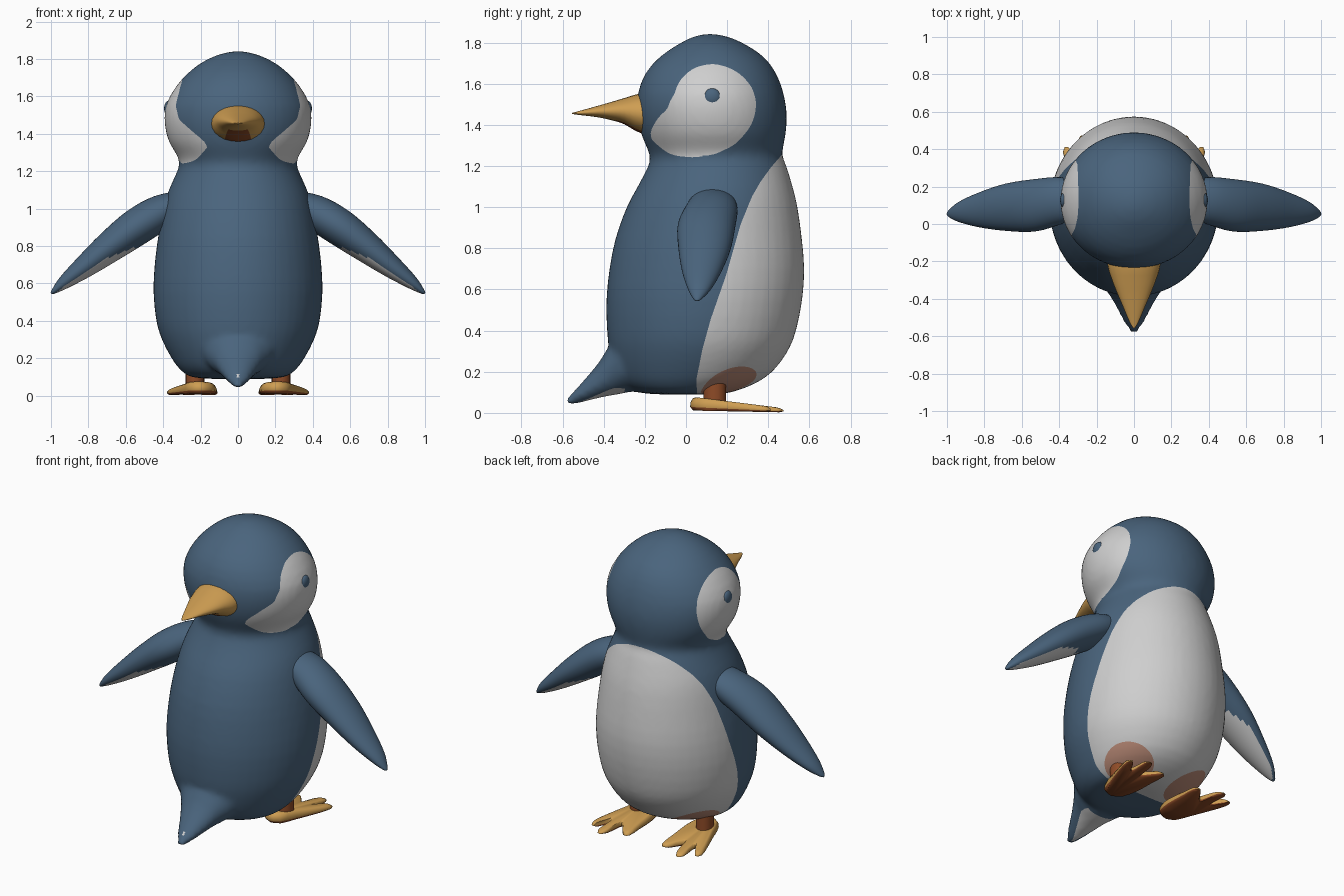
import bpy, bmesh, math
from mathutils import Vector

if "Cube" in bpy.data.objects:
    bpy.data.objects.remove(bpy.data.objects["Cube"])


def material(name, rgb):
    m = bpy.data.materials.new(name)
    m.diffuse_color = (*rgb, 1)
    m.use_nodes = True
    m.node_tree.nodes["Principled BSDF"].inputs["Base Color"].default_value = m.diffuse_color
    return m


BLUE, WHITE, YELLOW, RUST, TAN = range(5)
MATS = [material("slate_blue", (0.068, 0.128, 0.205)),
        material("soft_white", (0.62, 0.62, 0.62)),
        material("golden_yellow", (0.62, 0.34, 0.085)),
        material("rust_orange", (0.27, 0.07, 0.02)),
        material("dusty_tan", (0.48, 0.25, 0.18))]


def spline_rows(rows, k):
    """Catmull-Rom resampling of a table of section values."""
    out = []
    for i in range(len(rows) - 1):
        p0, p1, p2 = rows[max(i - 1, 0)], rows[i], rows[i + 1]
        p3 = rows[min(i + 2, len(rows) - 1)]
        for s in range(k):
            t = s / k
            out.append([0.5 * (2 * b + (c - a) * t + (2 * a - 5 * b + 4 * c - d) * t * t
                               + (3 * b - a - 3 * c + d) * t ** 3)
                        for a, b, c, d in zip(p0, p1, p2, p3)])
    return out + [list(rows[-1])]


def ellipse(c, a, b, n=32):
    c, a, b = Vector(c), Vector(a), Vector(b)
    return [c + a * math.cos(2 * math.pi * i / n) + b * math.sin(2 * math.pi * i / n)
            for i in range(n)]


def add_object(name, bm):
    me = bpy.data.meshes.new(name)
    bm.to_mesh(me)
    bm.free()
    for m in MATS:
        me.materials.append(m)
    ob = bpy.data.objects.new(name, me)
    bpy.context.collection.objects.link(ob)
    return ob


def add_loft(bm, rings, mat_rule):
    """Skin closed rings; mat_rule(ring, segment) picks the material."""
    vs = [[bm.verts.new(p) for p in r] for r in rings]
    n = len(vs[0])
    for j in range(len(vs) - 1):
        for i in range(n):
            f = bm.faces.new((vs[j][i], vs[j][(i + 1) % n], vs[j + 1][(i + 1) % n], vs[j + 1][i]))
            f.material_index = mat_rule(j, i)
    bm.faces.new(vs[0][::-1]).material_index = mat_rule(-1, 0)
    bm.faces.new(vs[-1]).material_index = mat_rule(len(vs), 0)
    bmesh.ops.recalc_face_normals(bm, faces=bm.faces)


def loft(name, rings, mat_rule, angle=50):
    bm = bmesh.new()
    add_loft(bm, rings, mat_rule)
    ob = add_object(name, bm)
    shade(ob, angle)
    return ob


def shade(ob, angle):
    bpy.ops.object.select_all(action='DESELECT')
    ob.select_set(True)
    bpy.context.view_layer.objects.active = ob
    bpy.ops.object.shade_smooth_by_angle(angle=math.radians(angle))


def paint(bm, f, mat):
    """Cut the mesh along f = 0 and colour the side where f < 0."""
    val = {v: f(v.co) for v in bm.verts}
    cuts = []
    for e in list(bm.edges):
        a, b = e.verts
        if val[a] * val[b] < 0:
            t = min(max(val[a] / (val[a] - val[b]), 0.04), 0.96)
            cuts.append(bmesh.utils.edge_split(e, a, t)[1])
    bmesh.ops.connect_verts(bm, verts=cuts)
    for face in bm.faces:
        if f(face.calc_center_median()) < 0:
            face.material_index = mat


def lerp_table(tab, x):
    for (x0, y0), (x1, y1) in zip(tab, tab[1:]):
        if x <= x1:
            return y0 + (y1 - y0) * (x - x0) / (x1 - x0)
    return tab[-1][1]


# Head and body: z, y min, y max, half width
BODY = [(.09, -.12, .14, .13), (.10, -.24, .22, .25), (.14, -.31, .33, .31), (.2, -.345, .42, .355),
        (.3, -.372, .495, .407), (.4, -.384, .535, .437), (.55, -.387, .565, .452),
        (.7, -.372, .575, .446), (.85, -.342, .563, .427), (1.0, -.288, .542, .4),
        (1.1, -.235, .518, .37), (1.2, -.183, .488, .325), (1.25, -.176, .468, .313),
        (1.3, -.195, .474, .335), (1.36, -.219, .485, .37), (1.45, -.237, .49, .392),
        (1.55, -.234, .475, .386), (1.65, -.197, .438, .334), (1.73, -.127, .378, .262),
        (1.79, -.04, .29, .18), (1.828, .035, .205, .09), (1.842, .1, .13, .015)]
# Tail: y, z min, z max, half width
TAIL = [(-.1, .15, .4, .2), (-.28, .1, .42, .2), (-.36, .085, .345, .145), (-.42, .073, .25, .108),
        (-.48, .058, .178, .076), (-.54, .043, .11, .045), (-.58, .036, .068, .016)]
bm = bmesh.new()
add_loft(bm, [ellipse((0, (a + b) / 2, z), (w, 0, 0), (0, (b - a) / 2, 0), 48)
              for z, a, b, w in spline_rows(BODY, 2)], lambda j, i: BLUE)
add_loft(bm, [ellipse((0, y, (a + b) / 2), (w, 0, 0), (0, 0, (b - a) / 2))
              for y, a, b, w in spline_rows(TAIL, 2)], lambda j, i: BLUE)
body = add_object("body", bm)
mod = body.modifiers.new("merge", 'REMESH')
mod.mode, mod.voxel_size = 'VOXEL', 0.018
mod = body.modifiers.new("blend", 'SMOOTH')
mod.factor, mod.iterations = 0.5, 5
bpy.context.view_layer.update()
merged = body.evaluated_get(bpy.context.evaluated_depsgraph_get()).to_mesh()
bm = bmesh.new()
bm.from_mesh(merged)
for f in bm.faces:
    f.material_index = BLUE

# Painted belly, thigh, tail and cheek patches
BELLY = [(0, .06), (.16, .05), (.31, .08), (.455, .12), (.67, .195), (.915, .265), (1.05, .32),
         (1.12, .36), (1.19, .41), (1.265, .475), (1.32, .6), (2, 1)]
CHEEK = [(.035, .245), (.157, .2), (.22, .13), (.24, .06), (.225, -.03), (.18, -.1), (.084, -.172),
         (-.01, -.2), (-.1, -.205), (-.18, -.19), (-.23, -.155), (-.268, -.12), (-.272, -.085),
         (-.19, .025), (-.155, .1), (-.125, .17), (-.06, .225)]
polar = sorted((math.atan2(z, y), math.hypot(y, z)) for y, z in CHEEK)
polar = ([(polar[-1][0] - 2 * math.pi, polar[-1][1])] + polar
         + [(polar[0][0] + 2 * math.pi, polar[0][1])])


def belly(p):
    return lerp_table(BELLY, p.z) - p.y


def thigh(p):
    return max((Vector((abs(p.x), p.y, p.z)) - Vector((.23, .225, .1))).length - .152, belly(p))


def tail_patch(p):
    return max(abs(p.x) - .5 * (p.y + .55), p.y + .3, p.z - .12)


def cheek(p):
    y, z = p.y - .1, p.z - 1.45
    return math.hypot(y, z) - lerp_table(polar, math.atan2(z, y))


for rule, mat in ((belly, WHITE), (thigh, TAN), (tail_patch, WHITE), (cheek, WHITE)):
    paint(bm, rule, mat)
body.modifiers.clear()
bm.to_mesh(body.data)
bm.free()
shade(body, 60)

# Beak: y, z min, z max, half width
BEAK = [(-.1, 1.35, 1.555, .14), (-.215, 1.358, 1.553, .142), (-.3, 1.403, 1.53, .117),
        (-.36, 1.422, 1.512, .094), (-.43, 1.437, 1.492, .064), (-.52, 1.448, 1.467, .026),
        (-.555, 1.453, 1.458, .006)]
loft("beak", [ellipse((0, y, (a + b) / 2), (w, 0, 0), (0, 0, (b - a) / 2), 24)
              for y, a, b, w in spline_rows(BEAK, 3)],
     lambda j, i: RUST if 16 <= i <= 19 and j < 8 else YELLOW)

# Flipper: x, z, y centre, half width, half thickness
FLIPPER = [(.26, 1.06, .13, .09, .05), (.39, .995, .125, .125, .092), (.53, .91, .1, .14, .1),
           (.68, .8, .09, .127, .085), (.82, .69, .076, .095, .061), (.93, .605, .065, .056, .036),
           (.985, .558, .056, .022, .014), (.999, .546, .054, .006, .004)]
FLIP_ROWS = spline_rows(FLIPPER, 4)


def flipper_mat(j, i):
    s = (j - 9) / 15
    if not 0 <= s <= 1:
        return BLUE
    reach = 65 * min(1, math.sqrt(max(0, math.sin(math.pi * s))) + .1)
    return WHITE if abs((i + .5) * 9 - 270) < reach else BLUE


# Foot outline: x, y
FOOT = [(.2, .02), (.26, .045), (.30, .15), (.345, .27), (.38, .385), (.352, .412), (.308, .335),
        (.29, .35), (.298, .45), (.272, .475), (.245, .445), (.23, .34), (.21, .33), (.152, .412),
        (.112, .40), (.113, .3), (.115, .17), (.14, .06)]
FOOT_ROWS = spline_rows(FOOT + FOOT[:1], 2)[:-1]


def foot_ring(side, scale, h):
    """Foot outline shrunk about its middle, at a share of the local height."""
    ring = []
    for x, y in FOOT_ROWS:
        px, py = .225 + (x - .225) * scale, .22 + (y - .22) * scale
        ring.append(Vector((side * px, py, .012 - .02 * py + h * (.07 - .105 * py))))
    return ring


for side, tag in ((1, "right"), (-1, "left")):
    loft("flipper_" + tag,
         [ellipse((side * x, y, z), (0, w, 0), (side * .62 * t, 0, .78 * t), 40)
          for x, z, y, w, t in FLIP_ROWS], flipper_mat, 60)
    loft("foot_" + tag,
         [foot_ring(side, s, h) for s, h in ((.92, 0), (1, .25), (.99, .6), (.93, .9), (.85, 1))],
         lambda j, i: RUST if j < 1 else YELLOW, 60)
    loft("leg_" + tag,
         [ellipse((side * .23, .14, z), (.05, 0, 0), (0, .055, 0), 20) for z in (.05, .15)],
         lambda j, i: RUST)
    # Eye: flattened ball
    bm = bmesh.new()
    bmesh.ops.create_uvsphere(bm, u_segments=24, v_segments=14, radius=1)
    bmesh.ops.scale(bm, vec=(.022, .042, .042), verts=bm.verts)
    bmesh.ops.translate(bm, vec=(side * .373, .127, 1.535), verts=bm.verts)
    shade(add_object("eye_" + tag, bm), 60)
